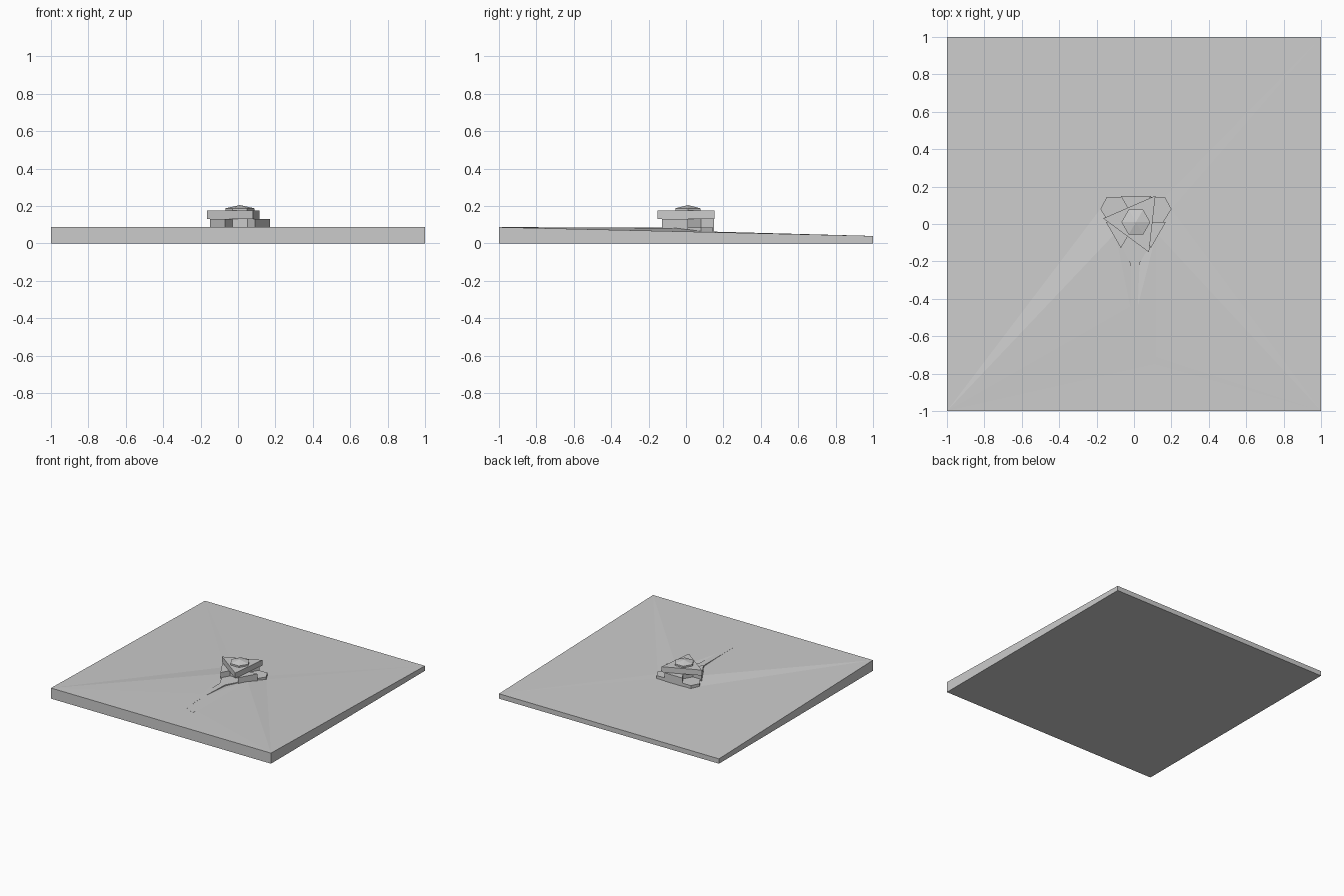
import bpy, bmesh, math
from mathutils import Vector
from mathutils.geometry import delaunay_2d_cdt

if "Cube" in bpy.data.objects:
    bpy.data.objects.remove(bpy.data.objects["Cube"])

gray = bpy.data.materials.new("plain gray")
gray.diffuse_color = (0.6, 0.6, 0.6, 1)
gray.use_nodes = True
gray.node_tree.nodes["Principled BSDF"].inputs["Base Color"].default_value = gray.diffuse_color
CX, CY = 0.01, 0.01


def finish(name, bm):
    bmesh.ops.recalc_face_normals(bm, faces=bm.faces)
    me = bpy.data.meshes.new(name)
    bm.to_mesh(me)
    bm.free()
    me.materials.append(gray)
    ob = bpy.data.objects.new(name, me)
    bpy.context.collection.objects.link(ob)
    return ob


def prism(name, pts, z0, z1, apex=None):
    """Upright prism over an outline, optionally with a pointed roof."""
    bm = bmesh.new()
    low = [bm.verts.new((x, y, z0)) for x, y in pts]
    top = [bm.verts.new((x, y, z1)) for x, y in pts]
    n = len(pts)
    bm.faces.new(low[::-1])
    for i in range(n):
        j = (i + 1) % n
        bm.faces.new((low[i], low[j], top[j], top[i]))
    if apex:
        tip = bm.verts.new((CX, CY, apex))
        for i in range(n):
            bm.faces.new((top[i], top[(i + 1) % n], tip))
    else:
        bm.faces.new(top)
    return finish(name, bm)


def polar(r, deg):
    a = math.radians(deg)
    return CX + r * math.cos(a), CY + r * math.sin(a)


# Outline of plaza and winding path: (x, y, height of the terrain beside it)
outline = [
    (0.165, 0.145, 0.062), (-0.145, 0.145, 0.062), (-0.18, 0.08, 0.065),
    (-0.10, -0.05, 0.083), (-0.02, -0.21, 0.078), (-0.02, -0.44, 0.086),
    (-0.02, -0.61, 0.086), (0.01, -0.695, 0.086), (0.11, -0.75, 0.086),
    (0.12, -0.71, 0.086), (0.04, -0.66, 0.086), (0.02, -0.60, 0.086),
    (0.02, -0.44, 0.086), (0.03, -0.21, 0.078), (0.12, -0.05, 0.083),
    (0.20, 0.08, 0.065),
]
prism("plaza_and_path", [(x, y) for x, y, _ in outline], 0, 0.0865)

# Sloping terrain slab, triangulated between the square rim and the plaza
rim = [(-1, -1, 0.087), (1, -1, 0.087), (1, 1, 0.04), (-1, 1, 0.04)]
pts = rim + outline
n = len(pts)
edges = [(i, (i + 1) % 4) for i in range(4)]
edges += [(i, i + 1 if i + 1 < n else 4) for i in range(4, n)]
tris = delaunay_2d_cdt([Vector(p[:2]) for p in pts], edges, [], 0, 1e-5)[2]
bm = bmesh.new()
top = [bm.verts.new(p) for p in pts]
low = [bm.verts.new((x, y, 0)) for x, y, _ in rim]
for t in tris:
    bm.faces.new([top[i] for i in t])
for i in range(4):
    j = (i + 1) % 4
    bm.faces.new((low[i], low[j], top[j], top[i]))
bm.faces.new(low[::-1])
finish("terrain", bm)

# Hexagonal core with three wedge wings
prism("core", [polar(0.08, 60 * k) for k in range(6)], 0.08, 0.135)
for k in range(3):
    a = 90 + 120 * k
    prism(f"wing_{k + 1}",
          [polar(0.07, a - 30), polar(0.16, a - 30),
           polar(0.16, a + 30), polar(0.07, a + 30)], 0.06, 0.13)

# Twisted triangular upper storey and hexagonal pointed cap
prism("upper_storey", [polar(0.176, 53.5 + 120 * k) for k in range(3)], 0.13, 0.175)
prism("cap", [polar(0.077, 60 * k) for k in range(6)], 0.17, 0.188, apex=0.205)
